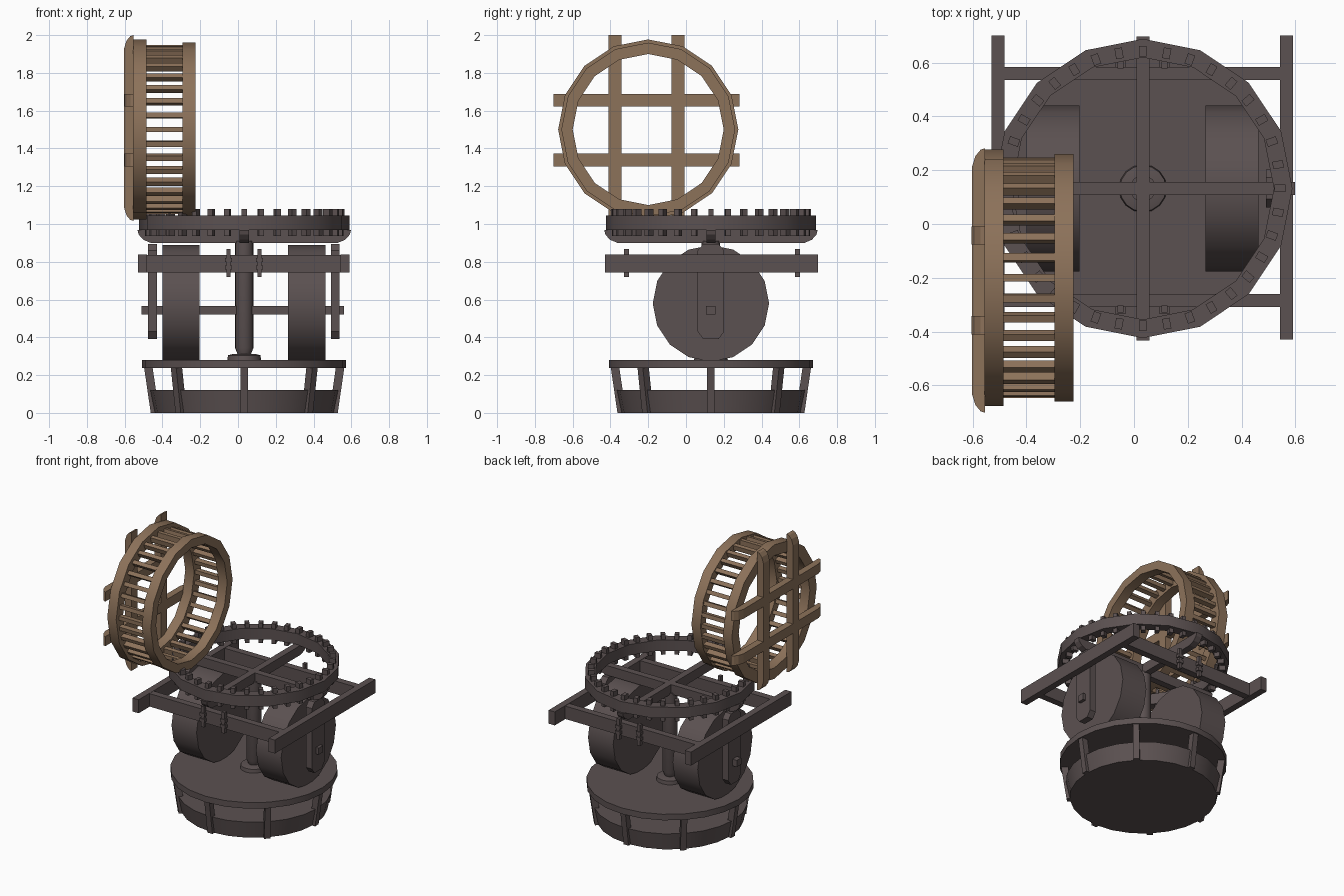
import bpy, bmesh
from math import sin, cos, tau, radians
from mathutils import Matrix, Vector

if "Cube" in bpy.data.objects:
    bpy.data.objects.remove(bpy.data.objects["Cube"])


def material(name, col):
    m = bpy.data.materials.new(name)
    m.diffuse_color = (*col, 1)
    m.use_nodes = True
    m.node_tree.nodes["Principled BSDF"].inputs["Base Color"].default_value = m.diffuse_color
    return m


DARK = material("dark_wood", (0.105, 0.082, 0.082))
BROWN = material("brown_wood", (0.265, 0.168, 0.102))


def finish(name, bm, mat, mtx=None):
    bmesh.ops.recalc_face_normals(bm, faces=bm.faces)
    me = bpy.data.meshes.new(name)
    bm.to_mesh(me)
    bm.free()
    me.materials.append(mat)
    ob = bpy.data.objects.new(name, me)
    bpy.context.collection.objects.link(ob)
    if mtx:
        ob.matrix_world = mtx
    return ob


def lathe(name, prof, n, mat, mtx, ring=False):
    """Revolve (radius, height) points around local z; ring=True closes the section."""
    bm = bmesh.new()
    loops = [[bm.verts.new((r * cos(tau * i / n), r * sin(tau * i / n), z))
              for i in range(n)] for r, z in prof]
    pairs = list(zip(loops, loops[1:])) + ([(loops[-1], loops[0])] if ring else [])
    for a, b in pairs:
        for i in range(n):
            j = (i + 1) % n
            bm.faces.new((a[i], a[j], b[j], b[i]))
    if not ring:
        bm.faces.new(loops[0])
        bm.faces.new(loops[-1])
    ob = finish(name, bm, mat, mtx)
    # smooth around the circumference, crisp at the rims
    bpy.ops.object.select_all(action='DESELECT')
    ob.select_set(True)
    bpy.context.view_layer.objects.active = ob
    bpy.ops.object.shade_smooth_by_angle(angle=radians(35))
    return ob


def add_box(bm, lo, hi, mtx=Matrix()):
    lo, hi = Vector(lo), Vector(hi)
    d = hi - lo
    bmesh.ops.create_cube(bm, size=1, matrix=mtx @ Matrix.Translation((lo + hi) / 2)
                          @ Matrix.Diagonal((*d, 1)))


def box(name, lo, hi, mat=DARK):
    bm = bmesh.new()
    add_box(bm, lo, hi)
    return finish(name, bm, mat)


def prism(name, pts, w, mat, mtx):
    """Extrude an (x, z) outline symmetrically along local y."""
    bm = bmesh.new()
    a = [bm.verts.new((x, -w / 2, z)) for x, z in pts]
    b = [bm.verts.new((x, w / 2, z)) for x, z in pts]
    bm.faces.new(a)
    bm.faces.new(b)
    for i in range(len(a)):
        j = (i + 1) % len(a)
        bm.faces.new((a[i], a[j], b[j], b[i]))
    return finish(name, bm, mat, mtx)


def radial_boxes(name, count, lo, hi, mat, mtx):
    bm = bmesh.new()
    for i in range(count):
        add_box(bm, lo, hi, Matrix.Rotation(tau * i / count, 4, 'Z'))
    return finish(name, bm, mat, mtx)


def spoke(name, half, z0, z1, w, mat, mtx):
    """Bar along local x whose lower ends are rounded off."""
    h = z1 - z0
    end = [(half, z1), (half - 0.006, z1 - h * .35), (half - 0.03, z1 - h * .75), (half - 0.07, z0)]
    prism(name, end + [(-x, z) for x, z in reversed(end)], w, mat, mtx)


CX, CY = 0.033, 0.132
AXIS = Matrix.Translation((CX, CY, 0))
TO_X = Matrix.Rotation(tau / 4, 4, 'Y')      # local z -> world x

# Base: pan, raised bed and slanted posts
lathe("base_pan", [(0.475, 0), (0.50, 0.122)], 24, DARK, AXIS)
lathe("grinding_bed", [(0.54, 0.237), (0.54, 0.28)], 24, DARK, AXIS)
for i in range(8):
    prism(f"base_post_{i}", [(0.45, 0), (0.495, 0), (0.53, 0.24), (0.485, 0.24)], 0.04, DARK,
          AXIS @ Matrix.Rotation(tau * i / 8, 4, 'Z'))

# Central pillar
lathe("pillar_foot", [(0.09, 0.275), (0.086, 0.305), (0.06, 0.312)], 16, DARK, AXIS)
lathe("pillar", [(0.035, 0.31), (0.049, 0.345), (0.049, 0.91)], 16, DARK, AXIS)
box("pillar_cap", (CX - .025, CY - .025, 0.9), (CX + .025, CY + .025, 0.955))

# Millstones, axle and hanging arms
for side, x0, x1 in (("left", -0.40, -0.203), ("right", 0.265, 0.463)):
    lathe(f"{side}_millstone", [(0.308, x0), (0.308, x1)], 16, DARK,
          Matrix.Translation((0, CY, 0.58)) @ TO_X)
box("axle", (-0.51, CY - .025, 0.52), (0.56, CY + .025, 0.567))
ARM = [(-.07, .43), (-.04, .39), (.04, .39), (.07, .43), (.07, .86), (.04, .895), (-.04, .895), (-.07, .86)]
for side, x in (("left", -0.452), ("right", 0.515)):
    prism(f"{side}_arm", ARM, 0.047, DARK,
          Matrix.Translation((x, CY, 0)) @ Matrix.Rotation(tau / 4, 4, 'Z'))

# Square frame with pegs
for side, x in (("left", -0.505), ("right", 0.567)):
    box(f"{side}_frame_beam", (x - .024, -0.43, 0.742), (x + .024, 0.70, 0.838))
for side, y, s in (("front", -0.285, -1), ("back", 0.56, 1)):
    box(f"{side}_cross_beam", (-0.5, y - .024, 0.744), (0.56, y + .024, 0.836))
    for k, x in enumerate((-0.05, 0.113)):
        bm = bmesh.new()
        py = y + s * 0.031
        add_box(bm, (x - .011, py - .013, 0.72), (x + .011, py + .013, 0.868))
        for z in (0.77, 0.81):
            add_box(bm, (x - .019, py - .018, z - .011), (x + .019, py + .018, z + .011))
        finish(f"{side}_peg_{k}", bm, DARK)

# Horizontal gear with teeth and crossed spokes
lathe("gear_rim", [(0.487, 0.968), (0.556, 0.968), (0.556, 1.045), (0.487, 1.045)],
      16, DARK, AXIS, ring=True)
radial_boxes("gear_teeth", 36, (0.49, -.014, 0.937), (0.53, .014, 1.08), DARK, AXIS)
for i in range(2):
    spoke(f"gear_spoke_{i}", 0.565, 0.90, 0.968, 0.048, DARK,
          AXIS @ Matrix.Rotation(tau * i / 4, 4, 'Z'))

# Vertical lantern wheel: local z -> +x, local x -> -z
W = Matrix.Translation((0.002, -0.2, 1.50)) @ TO_X
for side, r, x0, x1 in (("outer", 0.477, -0.557, -0.487), ("inner", 0.46, -0.297, -0.227)):
    lathe(f"wheel_{side}_rim", [(0.40, x0), (r, x0), (r, x1), (0.40, x1)], 16, BROWN, W, ring=True)
radial_boxes("wheel_staves", 36, (0.412, -.014, -0.50), (0.447, .014, -0.28), BROWN, W)
for k, o in enumerate((-0.176, 0.157)):
    spoke(f"wheel_vertical_bar_{k}", 0.492, -0.605, -0.555, 0.068, BROWN,
          W @ Matrix.Translation((-0.008, o, 0)))
for k, o in enumerate((-0.155, 0.162)):
    spoke(f"wheel_horizontal_bar_{k}", 0.492, -0.604, -0.555, 0.068, BROWN,
          W @ Matrix.Translation((o, -0.01, 0)) @ Matrix.Rotation(tau / 4, 4, 'Z'))
